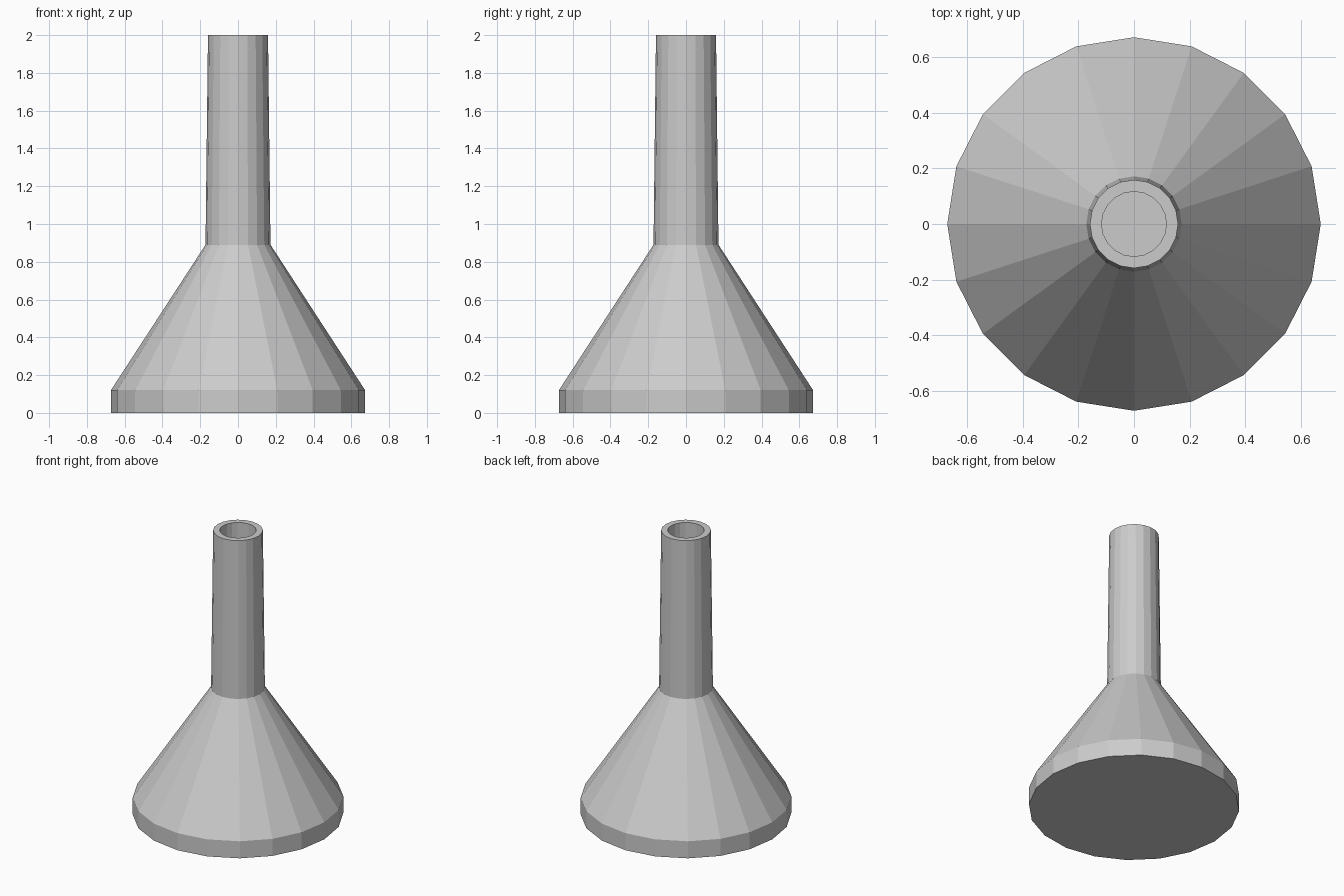
import bpy
import bmesh
from math import cos, sin, pi

if "Cube" in bpy.data.objects:
    bpy.data.objects.remove(bpy.data.objects["Cube"])

SIDES = 20

# Outer wall from base to rim, then inner wall back down to the floor
PROFILE = [
    (0.673, 0.0), (0.673, 0.12), (0.172, 0.89), (0.159, 2.0),
    (0.117, 2.0), (0.128, 0.88), (0.62, 0.12), (0.62, 0.05),
]


def lathe(name, profile, sides):
    bm = bmesh.new()
    rings = [[bm.verts.new((r * cos(2 * pi * i / sides), r * sin(2 * pi * i / sides), z))
              for i in range(sides)] for r, z in profile]
    for low, high in zip(rings, rings[1:]):
        for i in range(sides):
            j = (i + 1) % sides
            bm.faces.new((low[i], low[j], high[j], high[i]))
    # Closed underside and inner floor
    bm.faces.new(rings[0][::-1])
    bm.faces.new(rings[-1])
    bmesh.ops.recalc_face_normals(bm, faces=bm.faces)
    mesh = bpy.data.meshes.new(name)
    bm.to_mesh(mesh)
    bm.free()
    obj = bpy.data.objects.new(name, mesh)
    bpy.context.collection.objects.link(obj)
    return obj


# Conical flask with a hollow neck and body
lathe("flask", PROFILE, SIDES)
